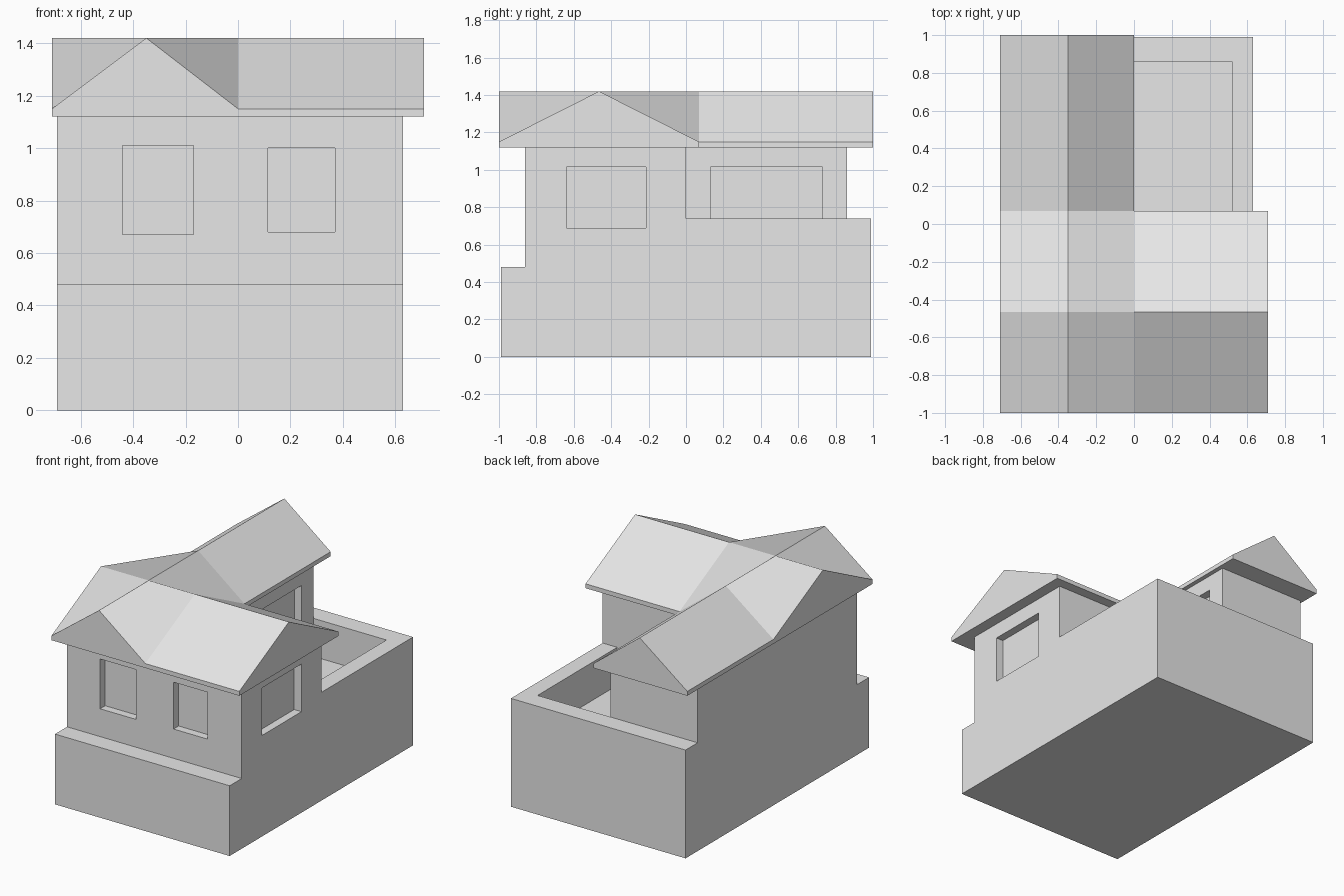
import bpy
import bmesh

if "Cube" in bpy.data.objects:
    bpy.data.objects.remove(bpy.data.objects["Cube"], do_unlink=True)

# One plain grey for the whole house
grey = bpy.data.materials.new("plain_grey")
grey.use_nodes = True
GREY = (0.8, 0.8, 0.8, 1)
grey.diffuse_color = GREY
grey.node_tree.nodes["Principled BSDF"].inputs["Base Color"].default_value = GREY


def add_object(name, bm):
    mesh = bpy.data.meshes.new(name)
    bm.to_mesh(mesh)
    bm.free()
    mesh.materials.append(grey)
    obj = bpy.data.objects.new(name, mesh)
    bpy.context.collection.objects.link(obj)
    return obj


def box(name, xs, ys, zs):
    bm = bmesh.new()
    bmesh.ops.create_cube(bm, size=1)
    for v in bm.verts:
        v.co = [r[0] if c < 0 else r[1] for c, r in zip(v.co, (xs, ys, zs))]
    return add_object(name, bm)


def cut(target, name, xs, ys, zs):
    cutter = box(name, xs, ys, zs)
    cutter.hide_render = True
    mod = target.modifiers.new(name, "BOOLEAN")
    mod.operation = "DIFFERENCE"
    mod.solver = "EXACT"
    mod.object = cutter
    bpy.context.view_layer.objects.active = target
    bpy.ops.object.modifier_apply(modifier=name)
    bpy.data.objects.remove(cutter, do_unlink=True)


# Walls: stepped side profile extruded across the width
LEFT, RIGHT, WING = -0.69, 0.63, -0.03
FRONT, BACK, FLOOR, PARAPET, EAVE = -0.86, 0.86, 0.48, 0.74, 1.12
profile = [(-0.99, 0), (0.99, 0), (0.99, PARAPET), (BACK, PARAPET),
           (BACK, EAVE), (FRONT, EAVE), (FRONT, FLOOR), (-0.99, FLOOR)]
bm = bmesh.new()
side = bm.faces.new([bm.verts.new((LEFT, y, z)) for y, z in profile])
ext = bmesh.ops.extrude_face_region(bm, geom=[side])
for v in ext["geom"]:
    if isinstance(v, bmesh.types.BMVert):
        v.co.x = RIGHT
bmesh.ops.recalc_face_normals(bm, faces=bm.faces)
walls = add_object("house_walls", bm)

# Open terrace behind the front wing, with a sunken floor inside the parapet
cut(walls, "terrace_opening", (WING, 1), (0, 0.9), (PARAPET, 1.3))
cut(walls, "terrace_well", (WING, 0.52), (0, BACK), (FLOOR, 1))

# Recessed windows
DEPTH = 0.055
cut(walls, "front_window_a", (-0.44, -0.17), (-0.9, FRONT + DEPTH), (0.67, 1.01))
cut(walls, "front_window_b", (0.115, 0.37), (-0.9, FRONT + DEPTH), (0.68, 1.0))
cut(walls, "side_window", (RIGHT - DEPTH, 0.7), (-0.64, -0.215), (0.69, 1.015))
cut(walls, "terrace_window", (WING - DEPTH, 0.05), (0.13, 0.73), (0.69, 1.015))

# Roof: two crossing gables laid out on a grid, closed by a flat soffit
xs = [-0.71, -0.35, 0, 0.71]
ys = [-1, -0.465, 0.07, 1]
bm = bmesh.new()
top, low = {}, {}
for i, x in enumerate(xs):
    for j, y in enumerate(ys):
        if (i, j) != (3, 3):
            ridge = i == 1 or j == 1
            top[i, j] = bm.verts.new((x, y, 1.42 if ridge else 1.15))
            low[i, j] = bm.verts.new((x, y, EAVE))
cells = [(i, j) for i in range(3) for j in range(3) if (i, j) != (2, 2)]
for i, j in cells:
    ring = [(i, j), (i + 1, j), (i + 1, j + 1), (i, j + 1)]
    bm.faces.new([top[k] for k in ring])
    bm.faces.new([low[k] for k in reversed(ring)])
    # Fascia and gable walls along the outer edges
    neighbours = [(i, j - 1), (i + 1, j), (i, j + 1), (i - 1, j)]
    for n, other in enumerate(neighbours):
        if other not in cells:
            a, b = ring[n], ring[(n + 1) % 4]
            bm.faces.new([low[a], low[b], top[b], top[a]])
add_object("crossed_gable_roof", bm)
